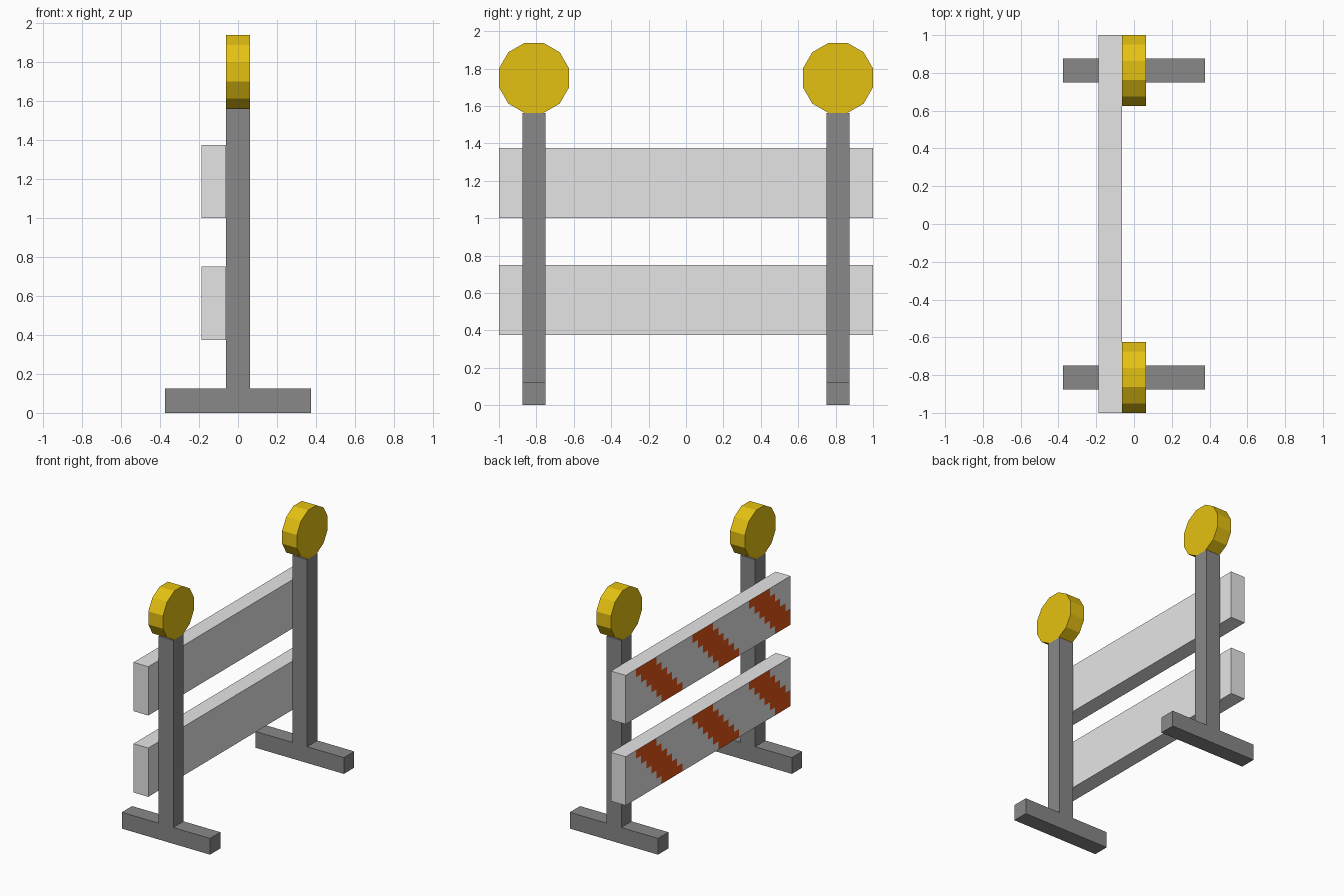
import bpy, bmesh, math
from mathutils import Matrix, Vector

if "Cube" in bpy.data.objects:
    bpy.data.objects.remove(bpy.data.objects["Cube"])

U = 1 / 16  # modelling unit


def material(name, rgb):
    lin = [((c / 255 + 0.055) / 1.055) ** 2.4 if c > 10 else c / 255 / 12.92 for c in rgb]
    m = bpy.data.materials.new(name)
    m.diffuse_color = (*lin, 1)
    m.use_nodes = True
    m.node_tree.nodes["Principled BSDF"].inputs["Base Color"].default_value = m.diffuse_color
    return m


GREY = material("post_grey", (136, 136, 136))
WHITE = material("board_white", (229, 229, 229))
ORANGE = material("stripe_orange", (228, 84, 22))
YELLOW = material("lamp_yellow", (229, 193, 17))


def finish(bm, name, *mats):
    me = bpy.data.meshes.new(name)
    bm.to_mesh(me)
    bm.free()
    for m in mats:
        me.materials.append(m)
    ob = bpy.data.objects.new(name, me)
    bpy.context.collection.objects.link(ob)
    return ob


def box_bm(lo, hi):
    lo, hi = Vector(lo), Vector(hi)
    bm = bmesh.new()
    bmesh.ops.create_cube(bm, size=1, matrix=Matrix.Translation((lo + hi) / 2)
                          @ Matrix.Diagonal((*(hi - lo), 1)))
    return bm


def striped_board(name, z0):
    cols, rows = 32, 6
    bm = box_bm((-3 * U, -1, z0), (-U, 1, z0 + rows * U))
    # slice into square cells so the stripes get stepped edges
    cuts = [((0, -1 + i * U, 0), (0, 1, 0)) for i in range(1, cols)]
    cuts += [((0, 0, z0 + i * U), (0, 0, 1)) for i in range(1, rows)]
    for co, no in cuts:
        bmesh.ops.bisect_plane(bm, geom=bm.verts[:] + bm.edges[:] + bm.faces[:],
                               plane_co=co, plane_no=no, dist=1e-5)
    # slanted stripes on the -x face only
    bm.normal_update()
    for f in bm.faces:
        if f.normal.x < -0.9:
            c = f.calc_center_median()
            col = math.floor((1 - c.y) / U)
            row = math.floor((z0 + rows * U - c.z) / U)
            f.material_index = int((col - row - 2) % 11 < 4)
    # merge cells of the same colour
    bmesh.ops.dissolve_limit(bm, angle_limit=0.01, verts=bm.verts[:], edges=bm.edges[:],
                             delimit={'MATERIAL'})
    return finish(bm, name, WHITE, ORANGE)


# boards
striped_board("lower_board", 6 * U)
striped_board("upper_board", 16 * U)

# foot, post and lamp on each side
for side, s in (("left", -1), ("right", 1)):
    y = s * 13 * U
    finish(box_bm((-6 * U, y - U, 0), (6 * U, y + U, 2 * U)), side + "_foot", GREY)
    finish(box_bm((-U, y - U, 2 * U), (U, y + U, 25 * U)), side + "_post", GREY)
    bm = bmesh.new()
    r = 3 * U / math.cos(math.pi / 12)
    bmesh.ops.create_cone(bm, cap_ends=True, segments=12, radius1=r, radius2=r, depth=2 * U,
                          matrix=Matrix.Translation((0, y, 28 * U))
                          @ Matrix.Rotation(math.pi / 2, 4, 'Y')
                          @ Matrix.Rotation(math.pi / 12, 4, 'Z'))
    finish(bm, side + "_lamp", YELLOW)
